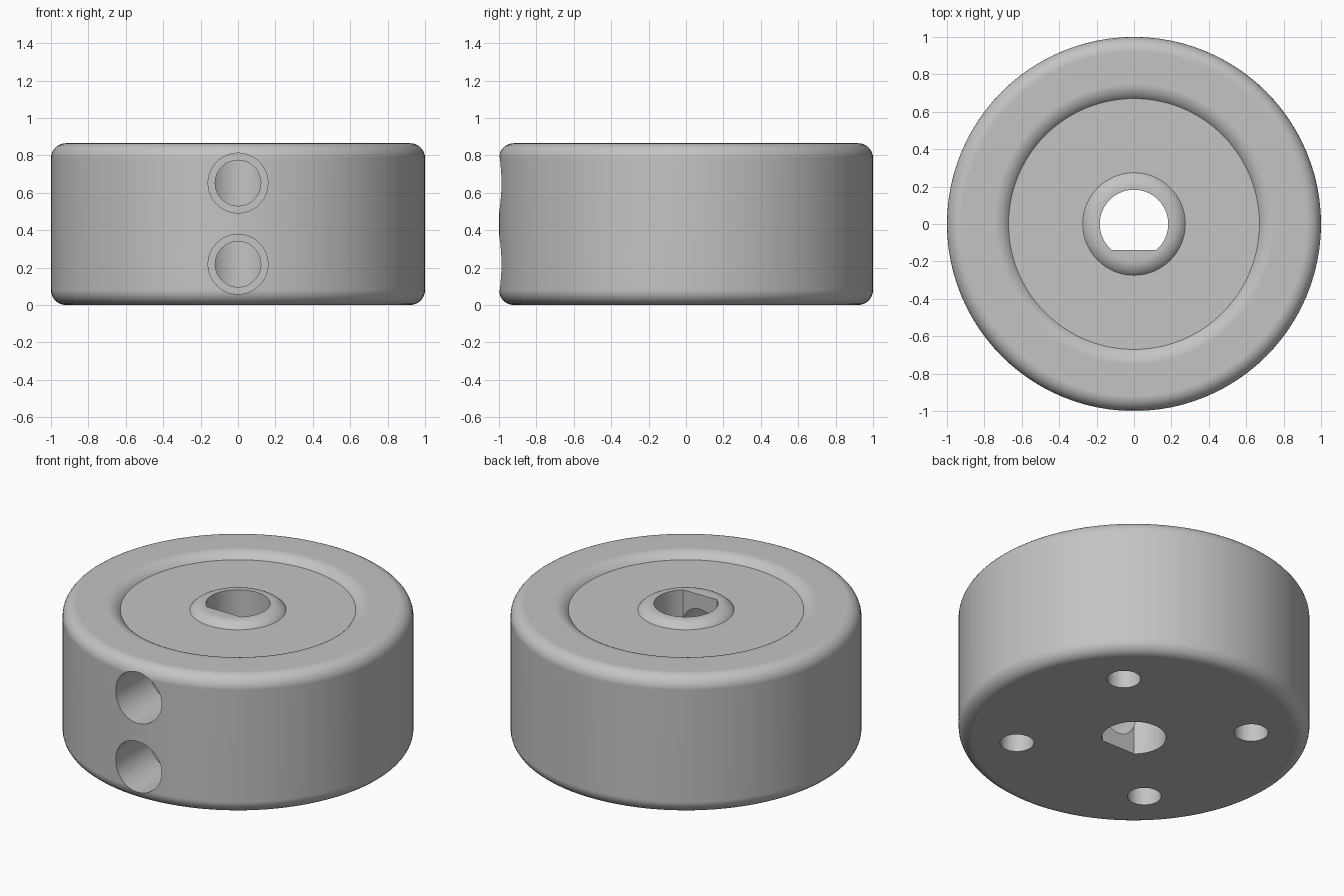
import bpy, bmesh, math
from mathutils import Matrix, Vector

if "Cube" in bpy.data.objects:
    bpy.data.objects.remove(bpy.data.objects["Cube"])

SEG = 96
H = 0.865      # overall height
FLOOR = 0.826  # floor of the top recess

grey = bpy.data.materials.new("plain grey")
grey.diffuse_color = (0.55, 0.55, 0.55, 1)
grey.use_nodes = True
grey.node_tree.nodes["Principled BSDF"].inputs["Base Color"].default_value = grey.diffuse_color


def make_object(name, bm):
    bmesh.ops.remove_doubles(bm, verts=bm.verts, dist=1e-5)
    bmesh.ops.recalc_face_normals(bm, faces=bm.faces)
    mesh = bpy.data.meshes.new(name)
    bm.to_mesh(mesh)
    bm.free()
    mesh.materials.append(grey)
    obj = bpy.data.objects.new(name, mesh)
    bpy.context.collection.objects.link(obj)
    return obj


def arc(cx, cz, r, a0, a1, n=8):
    """Profile points on an arc, angles in degrees."""
    angles = [math.radians(a0 + (a1 - a0) * i / n) for i in range(n + 1)]
    return [(cx + r * math.cos(a), cz + r * math.sin(a)) for a in angles]


def lathe(name, profile):
    """Closed solid of revolution; the profile ends lie on the z axis."""
    bm = bmesh.new()
    rings = []
    for r, z in profile:
        if r < 1e-6:
            rings.append([bm.verts.new((0, 0, z))] * SEG)
        else:
            rings.append([bm.verts.new((r * math.cos(2 * math.pi * i / SEG),
                                        r * math.sin(2 * math.pi * i / SEG), z))
                          for i in range(SEG)])
    for a, b in zip(rings, rings[1:]):
        for i in range(SEG):
            j = (i + 1) % SEG
            bm.faces.new(list(dict.fromkeys((a[i], a[j], b[j], b[i]))))
    return make_object(name, bm)


def prism(name, outline, matrix, depth):
    """Extrude a 2D outline along local z, then place it."""
    bm = bmesh.new()
    face = bm.faces.new([bm.verts.new((x, y, 0)) for x, y in outline])
    ext = bmesh.ops.extrude_face_region(bm, geom=[face])
    moved = [v for v in ext["geom"] if isinstance(v, bmesh.types.BMVert)]
    bmesh.ops.translate(bm, verts=moved, vec=Vector((0, 0, depth)))
    bmesh.ops.transform(bm, matrix=matrix, verts=bm.verts)
    return make_object(name, bm)


def circle(r, n=48):
    return [(r * math.cos(2 * math.pi * i / n), r * math.sin(2 * math.pi * i / n))
            for i in range(n)]


# Wheel body: rounded rim, shallow top recess, low rounded hub
lip = math.degrees(math.acos((0.1 - (H - FLOOR)) / 0.1))
profile = [(0, 0)]
profile += arc(0.92, 0.08, 0.08, -90, 0)
profile += arc(0.92, H - 0.08, 0.08, 0, 90)
profile += arc(0.75, H - 0.1, 0.1, 90, 90 + lip)
profile += arc(0.195, H - 0.1, 0.1, 90 - lip, 90)
profile += [(0, H)]
wheel = lathe("wheel_body", profile)

cutters = []

# D-shaped shaft bore with its flat at the front
bore_r, flat = 0.183, 0.14
half = math.acos(flat / bore_r)
start, sweep = -math.pi / 2 + half, 2 * (math.pi - half)
d_shape = [(bore_r * math.cos(start + sweep * i / 48),
            bore_r * math.sin(start + sweep * i / 48)) for i in range(49)]
cutters.append(prism("bore_cutter", d_shape, Matrix.Translation((0, 0, -0.2)), 1.4))

# Two stepped set-screw holes running from the front into the bore
for i, z in enumerate((0.218, 0.652)):
    turn = Matrix.Translation((0, -1.2, z)) @ Matrix.Rotation(-math.pi / 2, 4, 'X')
    cutters.append(prism(f"screw_head_cutter_{i}", circle(0.16), turn, 0.55))
    cutters.append(prism(f"screw_hole_cutter_{i}", circle(0.122), turn, 1.15))

# Four blind holes in the underside
for i in range(4):
    a = math.pi / 4 + i * math.pi / 2
    place = Matrix.Translation((0.67 * math.cos(a), 0.67 * math.sin(a), -0.2))
    cutters.append(prism(f"mount_hole_cutter_{i}", circle(0.097, 32), place, 0.6))

# Cut the holes, then drop the cutters
bpy.context.view_layer.objects.active = wheel
wheel.select_set(True)
for cutter in cutters:
    cutter.hide_render = True
    mod = wheel.modifiers.new("cut", 'BOOLEAN')
    mod.operation = 'DIFFERENCE'
    mod.solver = 'EXACT'
    mod.object = cutter
    bpy.ops.object.modifier_apply(modifier=mod.name)
    bpy.data.objects.remove(cutter)

# Smooth shading with crisp hole edges and clean flat faces
bpy.ops.object.shade_smooth_by_angle(angle=math.radians(30))
weighted = wheel.modifiers.new("clean normals", 'WEIGHTED_NORMAL')
weighted.keep_sharp = True
